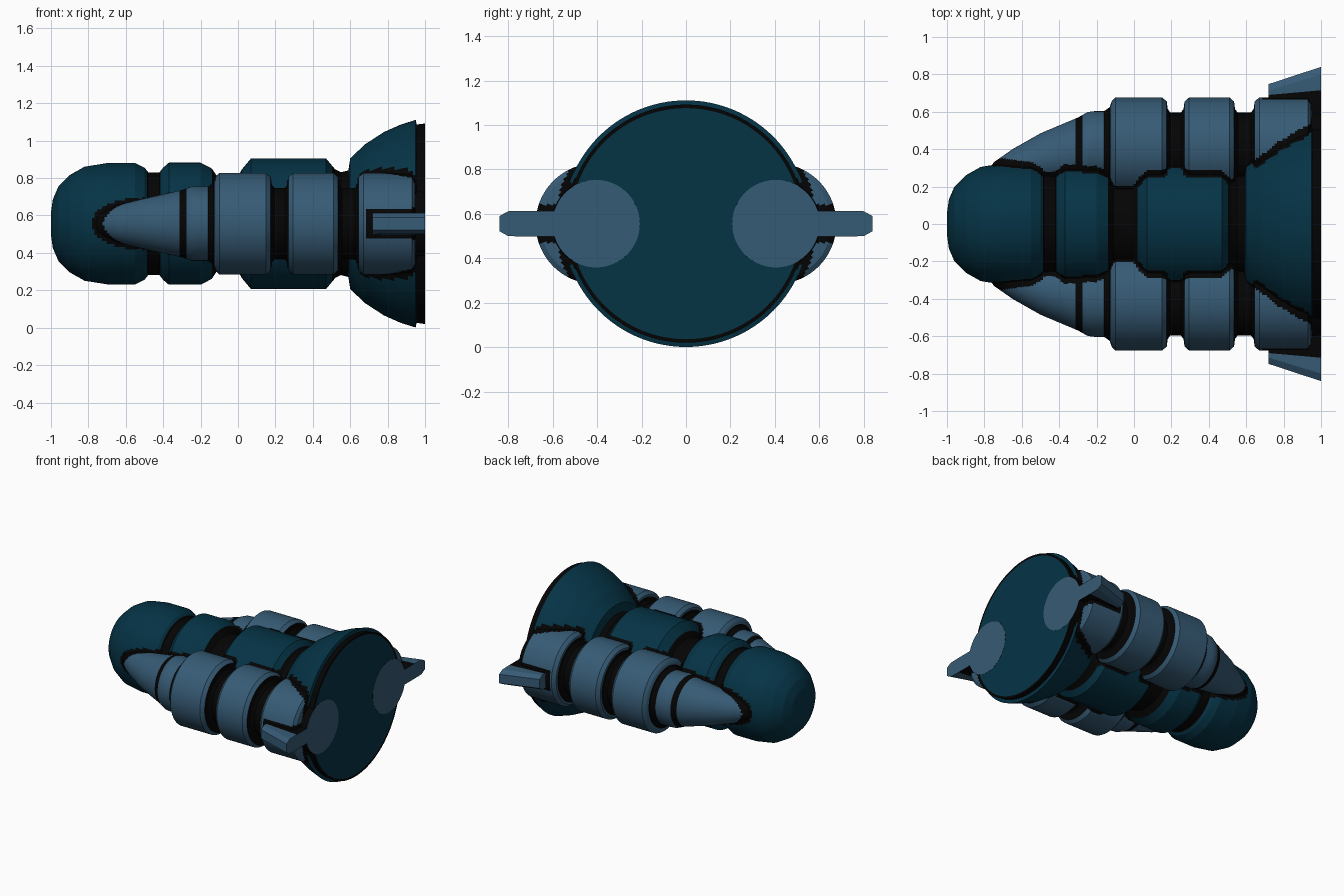
import bpy, bmesh, math
from mathutils import Vector

cube = bpy.data.objects.get("Cube")
if cube:
    bpy.data.objects.remove(cube)

AXIS_Z, SIDES, STEP = 0.556, 128, 0.014
CORE_SEAM, BOOSTER_SEAM = 0.024, 0.03


def material(name, rgb):
    m = bpy.data.materials.new(name)
    m.use_nodes = True
    m.diffuse_color = (*rgb, 1)
    m.node_tree.nodes["Principled BSDF"].inputs["Base Color"].default_value = (*rgb, 1)
    return m


TEAL = material("dark teal", (0.0015, 0.033, 0.06))
BLUE = material("slate blue", (0.037, 0.104, 0.178))
BLACK = material("seam black", (0.0012, 0.0012, 0.0012))

# Profiles: distance along the axis, radius
CORE = [(-1, 0), (-1, 0.06), (-0.99, 0.13), (-0.96, 0.2), (-0.9, 0.26), (-0.82, 0.305),
        (-0.7, 0.324), (-0.55, 0.324), (-0.5, 0.3), (-0.48, 0.275), (-0.42, 0.275),
        (-0.4, 0.3), (-0.37, 0.326), (-0.2, 0.326), (-0.14, 0.295), (-0.11, 0.25),
        (0, 0.25), (0.02, 0.29), (0.07, 0.35), (0.47, 0.35), (0.52, 0.29), (0.55, 0.275),
        (0.59, 0.285), (0.6, 0.35), (0.68, 0.425), (0.78, 0.49), (0.87, 0.53),
        (0.95, 0.555), (0.955, 0.53), (0.999, 0.536), (0.999, 0.52), (0.999, 0)]
BOOSTER = [(-0.8, 0), (-0.75, 0.06), (-0.65, 0.098), (-0.5, 0.135), (-0.3, 0.18),
           (-0.25, 0.198), (-0.16, 0.198), (-0.13, 0.22), (-0.12, 0.25), (-0.1, 0.272)]
for start, end in ((0.15, 0.295), (0.51, 0.67)):
    BOOSTER += [(start, 0.272), (start + 0.025, 0.25), (start + 0.03, 0.21),
                (start + 0.045, 0.19), (end - 0.045, 0.19), (end - 0.03, 0.21),
                (end - 0.025, 0.25), (end, 0.272)]
BOOSTER += [(0.93, 0.272), (0.945, 0.25), (0.95, 0.2), (1, 0.197), (1, 0)]
# Booster noses lean in towards the core
LEAN = [(-1, 0.17), (-0.75, 0.27), (-0.5, 0.35), (-0.28, 0.393), (-0.22, 0.405), (1.1, 0.405)]

CORE_BANDS = ((-0.49, -0.41), (-0.14, 0.02), (0.5, 0.59), (0.956, 1.1))
BOOSTER_BANDS = ((-0.31, -0.27), (-0.165, -0.125), (0.175, 0.268), (0.535, 0.643), (0.95, 1.1))


def value(table, x):
    """Linear lookup; strongly negative outside the table."""
    for (x0, v0), (x1, v1) in zip(table, table[1:]):
        if x0 <= x <= x1 and x1 > x0:
            return v0 + (v1 - v0) * (x - x0) / (x1 - x0)
    return -1


def finish(name, bm, mats, rule):
    bmesh.ops.remove_doubles(bm, verts=bm.verts, dist=0.0001)
    bmesh.ops.recalc_face_normals(bm, faces=bm.faces)
    for f in bm.faces:
        f.material_index = int(rule(f.calc_center_median(), f.normal))
    mesh = bpy.data.meshes.new(name)
    bm.to_mesh(mesh)
    bm.free()
    for m in mats:
        mesh.materials.append(m)
    obj = bpy.data.objects.new(name, mesh)
    obj.location.z = AXIS_Z
    bpy.context.collection.objects.link(obj)
    bpy.ops.object.select_all(action="DESELECT")
    obj.select_set(True)
    bpy.context.view_layer.objects.active = obj
    bpy.ops.object.shade_smooth_by_angle(angle=math.radians(25))


def lathe(profile, centre):
    """Turn a profile round the x axis, finely divided for clean seams."""
    pts = [Vector(profile[0])]
    for a, b in zip(profile, profile[1:]):
        a, b = Vector(a), Vector(b)
        # End caps need no rings between
        n = 1 if a.x == b.x else math.ceil((b - a).length / STEP)
        pts += [a.lerp(b, i / n) for i in range(1, n + 1)]
    bm = bmesh.new()
    rings = []
    for x, r in pts:
        angles = [math.tau * k / SIDES for k in range(SIDES)]
        rings.append([bm.verts.new((x, centre(x) + r * math.cos(a), r * math.sin(a)))
                      for a in angles])
    for a, b in zip(rings, rings[1:]):
        for k in range(SIDES):
            j = (k + 1) % SIDES
            bm.faces.new((a[k], a[j], b[j], b[k]))
    return bm


def in_bands(bands, x):
    return any(a < x < b for a, b in bands)


def core_rule(c, n):
    if c.x > 0.998:
        return math.hypot(c.y, c.z) > 0.52
    gap = math.hypot(abs(c.y) - value(LEAN, c.x), c.z) - value(BOOSTER, c.x)
    return in_bands(CORE_BANDS, c.x) or gap < CORE_SEAM


def booster_rule(c, n):
    if c.x > 0.999:
        return False
    gap = math.hypot(c.y, c.z) - value(CORE, c.x)
    by_fin = c.x > 0.68 and abs(c.z) < 0.085 and abs(c.y) > 0.5
    return in_bands(BOOSTER_BANDS, c.x) or gap < BOOSTER_SEAM or by_fin


def fin(side):
    """Tapered slab with a bevelled outer edge."""
    bm = bmesh.new()
    ends = []
    for x, root, shoulder, tip in ((0.72, 0.69, 0.715, 0.748), (1, 0.715, 0.8, 0.84)):
        upper = [(0.5, 0.058), (root, 0.058), (shoulder, 0.056), (tip, 0.034)]
        outline = upper + [(y, -z) for y, z in reversed(upper)]
        ends.append([bm.verts.new((x, side * y, z)) for y, z in outline])
    a, b = ends
    for k in range(len(a)):
        j = (k + 1) % len(a)
        bm.faces.new((a[k], a[j], b[j], b[k]))
    bm.faces.new(a)
    bm.faces.new(b)
    return bm


# Central body
finish("core_body", lathe(CORE, lambda x: 0), (TEAL, BLACK), core_rule)

# Side boosters and their fins
for label, side in (("front", -1), ("back", 1)):
    finish(label + "_booster", lathe(BOOSTER, lambda x: side * value(LEAN, x)),
           (BLUE, BLACK), booster_rule)
    finish(label + "_fin", fin(side), (BLUE, BLACK),
           lambda c, n: abs(n.x) < 0.5 and abs(c.y) < 0.7)
